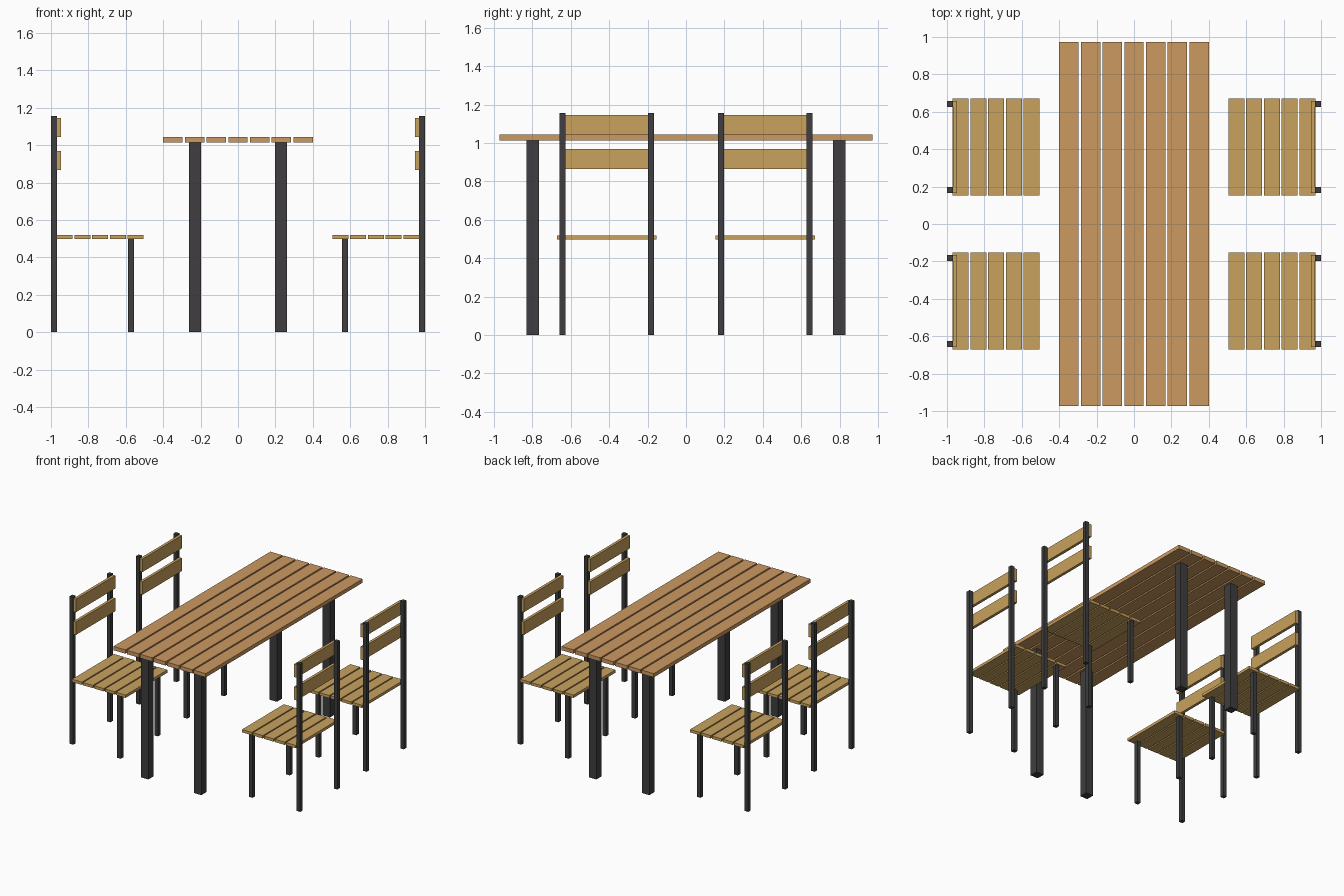
import bpy

if "Cube" in bpy.data.objects:
    bpy.data.objects.remove(bpy.data.objects["Cube"])


def material(name, color):
    m = bpy.data.materials.new(name)
    m.diffuse_color = (*color, 1)
    m.use_nodes = True
    m.node_tree.nodes["Principled BSDF"].inputs["Base Color"].default_value = m.diffuse_color
    return m


TABLE_WOOD = material("table_wood", (0.60, 0.32, 0.12))
CHAIR_WOOD = material("chair_wood", (0.58, 0.36, 0.11))
METAL = material("dark_metal", (0.05, 0.048, 0.05))


def box(name, x, y, z, mat):
    """Box from (min, max) ranges on each axis."""
    bpy.ops.mesh.primitive_cube_add(size=1, location=[(a + b) / 2 for a, b in (x, y, z)])
    ob = bpy.context.object
    ob.name = name
    ob.scale = [abs(b - a) for a, b in (x, y, z)]
    bpy.ops.object.transform_apply(location=False, rotation=False, scale=True)
    ob.data.materials.append(mat)
    return ob


def around(c, width):
    return (c - width / 2, c + width / 2)


# Table top: seven long slats
for i in range(7):
    box("table_slat", around(-0.348 + i * 0.116, 0.104), (-0.972, 0.972), (1.014, 1.044), TABLE_WOOD)

# Table legs
for sx in (-1, 1):
    for sy in (-1, 1):
        box("table_leg", around(sx * 0.23, 0.065), around(sy * 0.797, 0.065), (0, 1.014), METAL)


def chair(sx, sy):
    yc = sy * 0.412
    # Seat slats
    for i in range(5):
        box("seat_slat", around(sx * (0.547 + i * 0.095), 0.085), around(yc, 0.518), (0.497, 0.519), CHAIR_WOOD)
    # Front legs and tall back posts
    for side in (-1, 1):
        y = around(yc + side * 0.23, 0.031)
        box("front_leg", around(sx * 0.572, 0.031), y, (0, 0.497), METAL)
        box("back_post", around(sx * 0.9845, 0.031), y, (0, 1.157), METAL)
    # Backrest slats on the inner face of the posts
    for z in ((0.866, 0.968), (1.044, 1.146)):
        box("backrest_slat", around(sx * 0.958, 0.022), around(yc, 0.49), z, CHAIR_WOOD)


for sx in (-1, 1):
    for sy in (-1, 1):
        chair(sx, sy)
